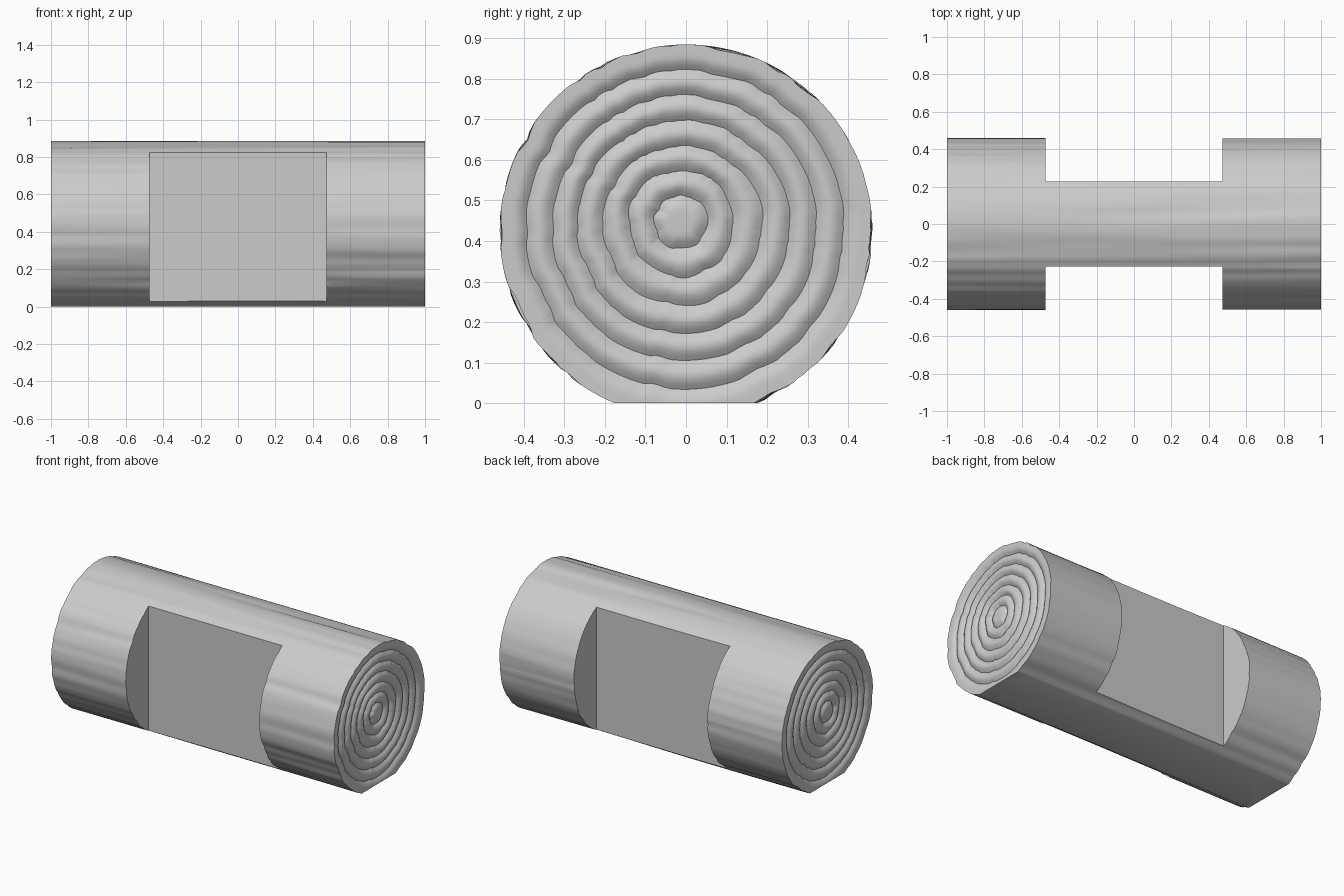
import bpy, bmesh, math
from mathutils import Vector, noise

old = bpy.data.objects.get("Cube")
if old:
    bpy.data.objects.remove(old, do_unlink=True)

RADIUS, AXIS_Z = 0.46, 0.425
RINGS, STEPS, SIDES, LENGTHS = 7, 6, 144, 40
GROOVE = 0.016

grey = bpy.data.materials.new("plain_grey")
grey.use_nodes = True
grey.diffuse_color = (0.6, 0.6, 0.6, 1)
grey.node_tree.nodes["Principled BSDF"].inputs["Base Color"].default_value = (0.6, 0.6, 0.6, 1)


# Surface point at a length x, a fraction s of the radius and an angle a
def point(x, s, a):
    c, d = math.cos(a), math.sin(a)
    bark = max(0, noise.noise(Vector((x * 0.8, c * 4, d * 4)))) * 0.012
    bark += max(0, noise.noise(Vector((x * 0.5 + 7, c * 11, d * 11)))) * 0.010
    wobble = noise.noise(Vector((c * 2, d * 2, s * 5))) * 0.012 * min(1, 4 * s) * (1 - s)
    r = (RADIUS - bark) * s + wobble
    shift = 1 - s
    return (x, r * c - 0.015 * shift, AXIS_Z + r * d + 0.025 * shift)


# Scalloped growth rings on one end, from the centre to the rim
def end_rings():
    rows = []
    for i in range(RINGS * STEPS + 1):
        t = i / STEPS
        wave = abs(math.sin(math.pi * t))
        if t < 0.5 or t > RINGS - 0.5:
            wave = 1
        rows.append((1 - GROOVE * (1 - wave), i / (RINGS * STEPS)))
    return rows


right_end = end_rings()
left_end = [(-x, s) for x, s in right_end]
side = [(-1 + 2 * i / LENGTHS, 1) for i in range(1, LENGTHS)]
profile = left_end + side + right_end[::-1]

# Log body
bm = bmesh.new()
rows = [[bm.verts.new(point(x, s, math.tau * j / SIDES)) for j in range(SIDES)]
        for x, s in profile]
for a, b in zip(rows, rows[1:]):
    for j in range(SIDES):
        k = (j + 1) % SIDES
        bm.faces.new((a[j], a[k], b[k], b[j]))
bmesh.ops.remove_doubles(bm, verts=bm.verts, dist=1e-5)

# Flat underside
cut = bmesh.ops.bisect_plane(bm, geom=bm.verts[:] + bm.edges[:] + bm.faces[:],
                             plane_co=(0, 0, 0), plane_no=(0, 0, -1), clear_outer=True)
rim = [e for e in bm.edges if e.is_boundary]
bmesh.ops.contextual_create(bm, geom=rim)
bmesh.ops.recalc_face_normals(bm, faces=bm.faces)
mesh = bpy.data.meshes.new("notched_log")
bm.to_mesh(mesh)
bm.free()
mesh.materials.append(grey)
log = bpy.data.objects.new("notched_log", mesh)
bpy.context.collection.objects.link(log)
bpy.context.view_layer.objects.active = log
log.select_set(True)

# Square notches in the front and the back
for name, sign in (("front_notch_cutter", -1), ("back_notch_cutter", 1)):
    bm = bmesh.new()
    bmesh.ops.create_cube(bm, size=1)
    bmesh.ops.scale(bm, vec=(0.945, 0.6, 1.4), verts=bm.verts)
    bmesh.ops.translate(bm, vec=(0, sign * 0.528, AXIS_Z), verts=bm.verts)
    box = bpy.data.meshes.new(name)
    bm.to_mesh(box)
    bm.free()
    box.materials.append(grey)
    cutter = bpy.data.objects.new(name, box)
    cutter.hide_render = True
    bpy.context.collection.objects.link(cutter)
    mod = log.modifiers.new(name, "BOOLEAN")
    mod.operation, mod.solver, mod.object = "DIFFERENCE", "EXACT", cutter
    bpy.ops.object.modifier_apply(modifier=mod.name)
    bpy.data.objects.remove(cutter, do_unlink=True)

bpy.ops.object.shade_smooth_by_angle(angle=math.radians(35))
